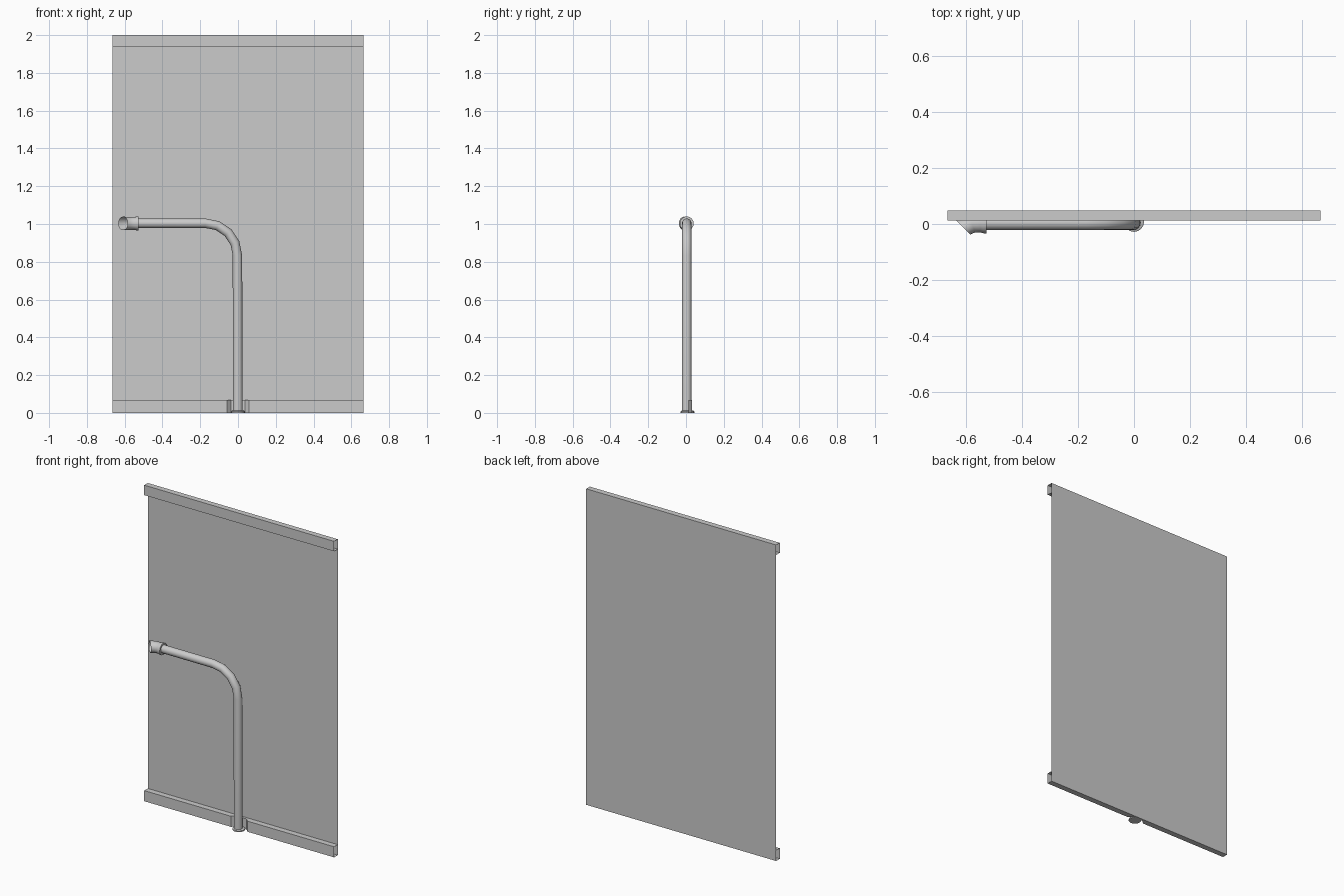
import bpy, bmesh, math
from mathutils import Vector

if "Cube" in bpy.data.objects:
    bpy.data.objects.remove(bpy.data.objects["Cube"])

BACK = 0.048     # wall plane
FRONT = 0.012    # front of the trim strips
HALF = 0.665
PIPE_Y = 0.004
SIDES = 16


def finish(name, bm, smooth=False):
    bmesh.ops.remove_doubles(bm, verts=bm.verts, dist=1e-5)
    bmesh.ops.recalc_face_normals(bm, faces=bm.faces)
    me = bpy.data.meshes.new(name)
    bm.to_mesh(me)
    bm.free()
    ob = bpy.data.objects.new(name, me)
    bpy.context.collection.objects.link(ob)
    if smooth:
        bpy.ops.object.select_all(action='DESELECT')
        ob.select_set(True)
        bpy.context.view_layer.objects.active = ob
        bpy.ops.object.shade_smooth_by_angle(angle=math.radians(40))
    return ob


def strip(name, plan, z0, z1):
    """Open-ended channel: front follows the plan, top and bottom meet the wall."""
    bm = bmesh.new()
    cols = [[bm.verts.new(p) for p in
             ((x, BACK, z0), (x, y, z0), (x, y, z1), (x, BACK, z1))] for x, y in plan]
    for a, b in zip(cols, cols[1:]):
        for i in range(3):
            bm.faces.new((a[i], b[i], b[i + 1], a[i + 1]))
    return finish(name, bm)


def tube(name, rings, cap_ends=False):
    """Skin circles given as (centre, direction, radius)."""
    bm = bmesh.new()
    loops = []
    for centre, direction, r in rings:
        d = Vector(direction).normalized()
        side = Vector((0, 1, 0)) if abs(d.y) < 0.01 else Vector((0, 0, 1))
        # elbow and stem both use a frame perpendicular to the path
        if abs(d.z) < 0.01:
            side = Vector((0, 0, 1))
        up = d.cross(side)
        loops.append([bm.verts.new(Vector(centre) + r * (math.cos(t) * side + math.sin(t) * up))
                      for t in (2 * math.pi * k / SIDES for k in range(SIDES))])
    for a, b in zip(loops, loops[1:]):
        for k in range(SIDES):
            j = (k + 1) % SIDES
            bm.faces.new((a[k], a[j], b[j], b[k]))
    if cap_ends:
        bm.faces.new(loops[0])
        bm.faces.new(loops[-1])
    return finish(name, bm, True)


# Wall sheet
bm = bmesh.new()
bm.faces.new([bm.verts.new(p) for p in
              ((-HALF, BACK, 0), (HALF, BACK, 0), (HALF, BACK, 2), (-HALF, BACK, 2))])
finish("wall_panel", bm)

# Top trim, and skirting with a recess behind the pipe
strip("top_trim", [(-HALF, FRONT), (HALF, FRONT)], 1.937, 2.0)
left = [(-HALF, FRONT), (-0.058, FRONT), (-0.036, 0.033)]
strip("skirting", left + [(-x, y) for x, y in reversed(left)], 0.0, 0.067)

# Pipe: riser, faceted bend, horizontal arm
R = 0.17
bend = [((-0.003 - R + R * math.cos(a), PIPE_Y, 1.004 - R + R * math.sin(a)),
         (-math.sin(a), 0, math.cos(a)), 0.025)
        for a in (math.radians(22.5 * i) for i in range(5))]
# Bend rings share the y axis as reference so the skin does not twist
bm = bmesh.new()
path = [((-0.001, PIPE_Y, 0.0), (0, 0, 1), 0.026)] + bend + [((-0.54, PIPE_Y, 1.004), (-1, 0, 0), 0.025)]
loops = []
for c, d, r in path:
    d, side = Vector(d).normalized(), Vector((0, 1, 0))
    up = d.cross(side)
    loops.append([bm.verts.new(Vector(c) + r * (math.cos(t) * side + math.sin(t) * up))
                  for t in (2 * math.pi * k / SIDES for k in range(SIDES))])
for a, b in zip(loops, loops[1:]):
    for k in range(SIDES):
        j = (k + 1) % SIDES
        bm.faces.new((a[k], a[j], b[j], b[k]))
finish("pipe", bm, True)

# Outlet: collar and short elbow, open at 45 degrees towards the front
Z = 1.003
tube("outlet_elbow", [
    ((-0.526, PIPE_Y, Z), (-1, 0, 0), 0.024),
    ((-0.526, PIPE_Y, Z), (-1, 0, 0), 0.037),
    ((-0.537, PIPE_Y, Z), (-1, 0, 0), 0.037),
    ((-0.548, PIPE_Y, Z), (-1, 0, 0), 0.034),
    ((-0.578, PIPE_Y - 0.002, Z), (-1, -0.4, 0), 0.034),
    ((-0.609, -0.012, Z), (-1, -1, 0), 0.036)])

# Floor flange
tube("base_flange", [((0, 0.008, 0.0), (0, 0, 1), 0.036),
                     ((0, 0.008, 0.008), (0, 0, 1), 0.036),
                     ((0, 0.008, 0.012), (0, 0, 1), 0.030)], True)
